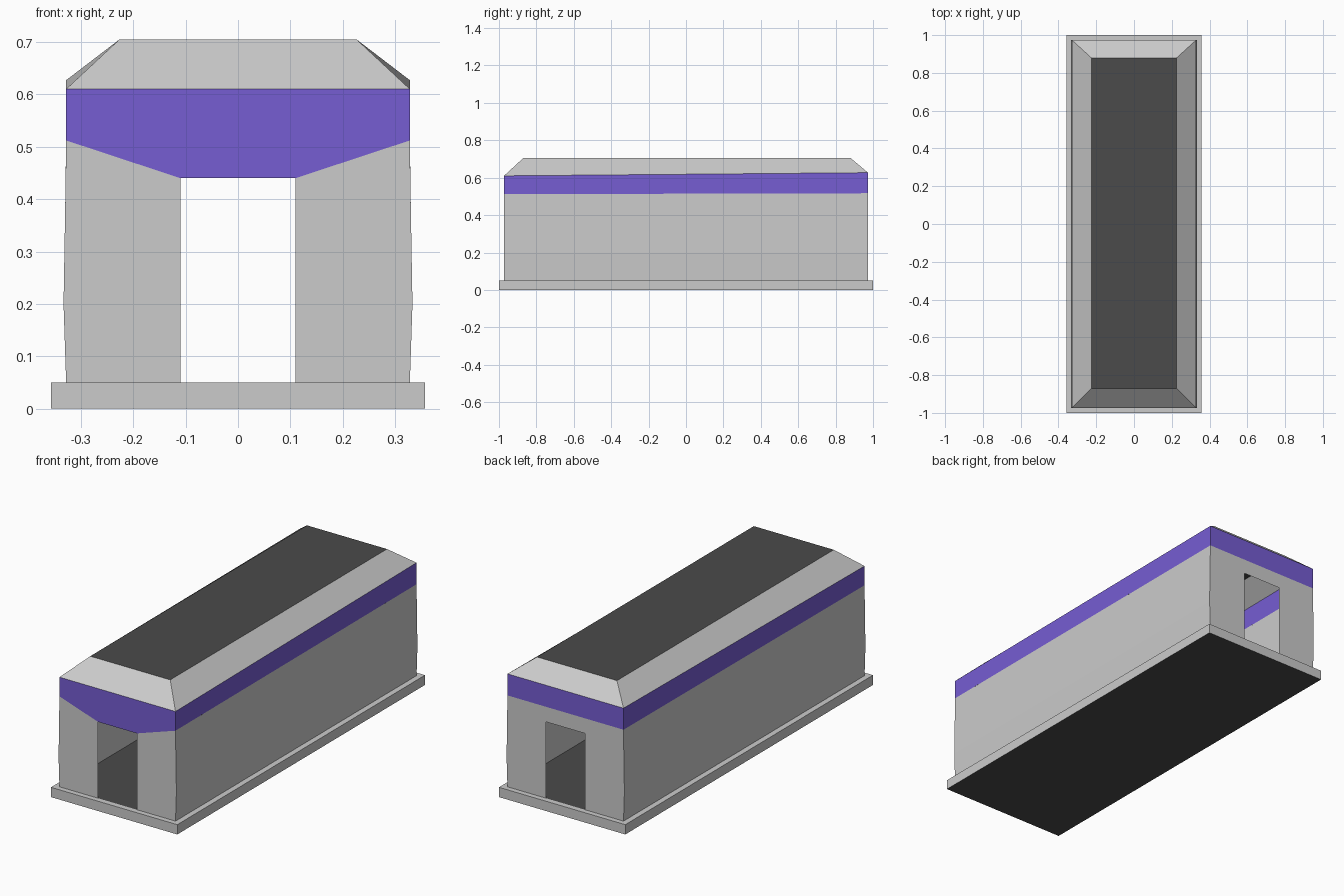
import bpy

if "Cube" in bpy.data.objects:
    bpy.data.objects.remove(bpy.data.objects["Cube"])

X, Y, FLOOR = 0.328, 0.973, 0.05
DOOR_X, DOOR_Z = 0.11, 0.44


def material(name, r, g, b):
    m = bpy.data.materials.new(name)
    m.diffuse_color = (r, g, b, 1)
    m.use_nodes = True
    m.node_tree.nodes["Principled BSDF"].inputs["Base Color"].default_value = m.diffuse_color
    return m


def build(name, polys, mat=None):
    """One object from a list of polygons, sharing coincident vertices."""
    index, verts, faces = {}, [], []
    for poly in polys:
        face = []
        for p in poly:
            key = tuple(round(c, 4) for c in p)
            if key not in index:
                index[key] = len(verts)
                verts.append(key)
            face.append(index[key])
        faces.append(face)
    me = bpy.data.meshes.new(name)
    me.from_pydata(verts, [], faces)
    ob = bpy.data.objects.new(name, me)
    bpy.context.collection.objects.link(ob)
    if mat:
        me.materials.append(mat)
    return ob


def mirrored(polys):
    return polys + [[(-x, y, z) for x, y, z in reversed(p)] for p in polys]


def ring(x, y0, y1, z0, z1):
    return [(-x, y0, z0), (x, y0, z0), (x, y1, z1), (-x, y1, z1)]


def bridge(a, b):
    n = len(a)
    return [[a[i], a[(i + 1) % n], b[(i + 1) % n], b[i]] for i in range(n)]


blue = material("blue_band", 0.18, 0.11, 0.65)
dark = material("dark_grey", 0.07, 0.07, 0.07)
pale = material("window_grey", 0.9, 0.9, 0.9)

# Base plinth, underside and floor
bottom = ring(0.357, -1, 1, 0, 0)
top = ring(0.357, -1, 1, FLOOR, FLOOR)
inner = ring(X, -Y, Y, FLOOR, FLOOR)
build("base_plinth", bridge(bottom, top) + bridge(top, inner))
build("underside", [bottom[::-1]], dark)
build("floor", [inner], dark)


# Side walls, slightly bulged, with two window panels each
def band_z(y):
    return 0.5145 + 0.0025 * y / Y


ys = [-Y, -0.565, -0.175, 0.20, 0.59, Y]
rows = [(X, FLOOR), (0.333, 0.2), (0.330, 0.375), (X, None)]


def wall_point(y, row):
    x, z = rows[row]
    return (x, y, band_z(y) if z is None else z)


walls, windows = [], []
for i in range(5):
    for r in range(3):
        quad = [wall_point(ys[i], r), wall_point(ys[i + 1], r),
                wall_point(ys[i + 1], r + 1), wall_point(ys[i], r + 1)]
        (windows if r == 2 and i in (1, 3) else walls).append(quad)
build("side_walls", mirrored(walls))
build("side_windows", mirrored(windows), pale)


# End walls with open doorways
def pier(y, inner_top):
    pts = [(DOOR_X, FLOOR), (X, FLOOR), (0.333, 0.2), (0.330, 0.375),
           (X, band_z(y)), (DOOR_X, inner_top)]
    return [(x, y, z) for x, z in pts]


front, back = band_z(-Y), band_z(Y)
build("front_wall", mirrored([pier(-Y, DOOR_Z)]))
lintel = [(DOOR_X, Y, DOOR_Z), (-DOOR_X, Y, DOOR_Z),
          (-DOOR_X, Y, back), (DOOR_X, Y, back)]
build("back_wall", [p[::-1] for p in mirrored([pier(Y, back)])] + [lintel])

# Blue band around the eaves, dipping to the front doorway
eaves = ring(X, -Y, Y, 0.61, 0.627)
low = ring(X, -Y, Y, front, back)
band = bridge(low, eaves)
band[0] = [low[0], (-DOOR_X, -Y, DOOR_Z), (DOOR_X, -Y, DOOR_Z), low[1],
           eaves[1], eaves[0]]
build("eaves_band", band, blue)

# Sloped roof edges and flat roof panel
ridge = ring(0.226, -0.87, 0.88, 0.705, 0.705)
build("roof_slopes", bridge(eaves, ridge))
build("roof_top", [ridge], dark)
